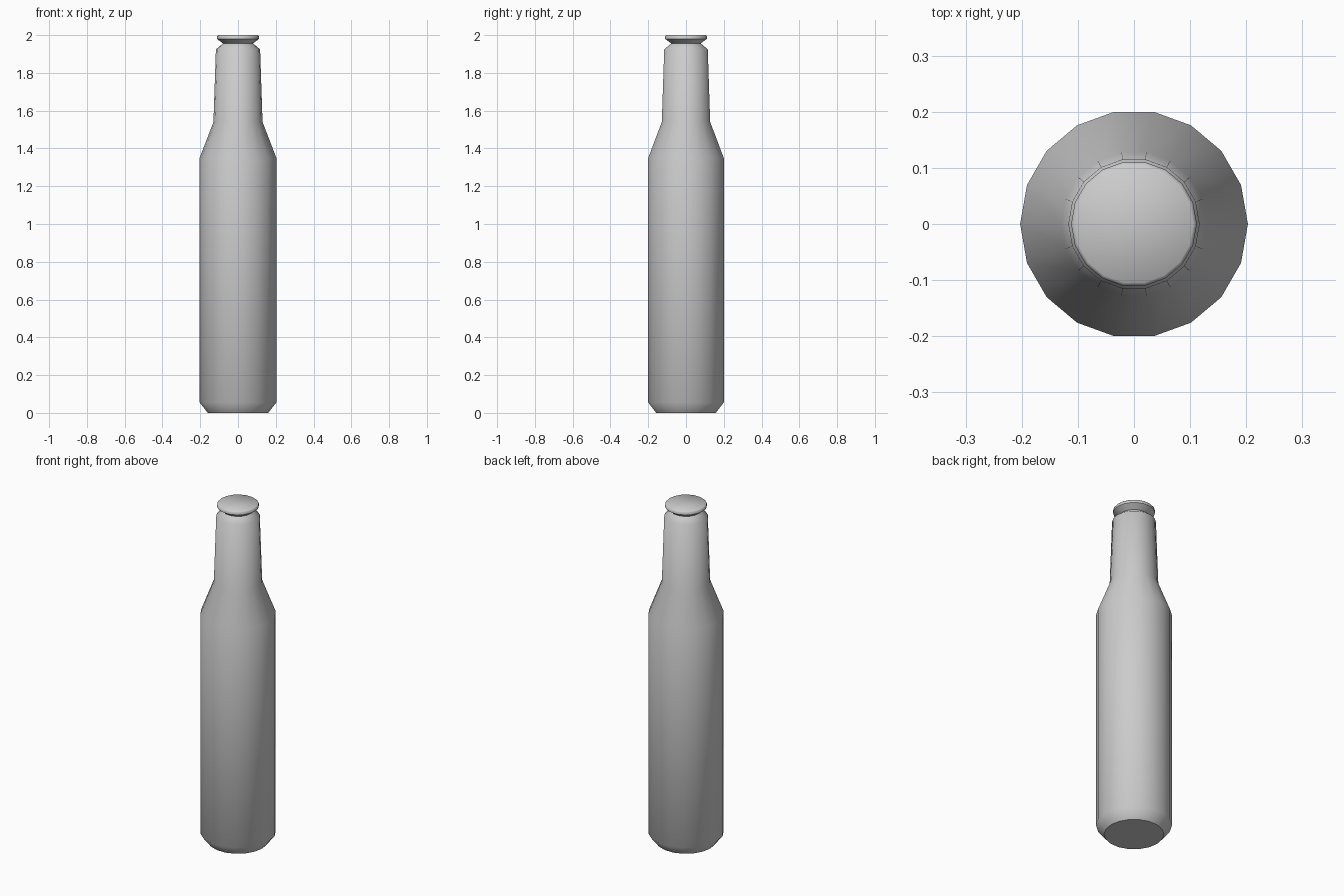
import bpy, bmesh
from math import cos, sin, pi, radians

if "Cube" in bpy.data.objects:
    bpy.data.objects.remove(bpy.data.objects["Cube"])

SIDES = 18


def lathe(name, profile):
    """Closed solid of revolution from (radius, z) rings, capped at both ends."""
    bm = bmesh.new()
    rings = [[bm.verts.new((r * cos(2 * pi * i / SIDES), r * sin(2 * pi * i / SIDES), z))
              for i in range(SIDES)] for r, z in profile]
    for low, high in zip(rings, rings[1:]):
        for i in range(SIDES):
            j = (i + 1) % SIDES
            bm.faces.new((low[i], low[j], high[j], high[i]))
    bm.faces.new(rings[0][::-1])
    bm.faces.new(rings[-1])
    mesh = bpy.data.meshes.new(name)
    bm.to_mesh(mesh)
    bm.free()
    obj = bpy.data.objects.new(name, mesh)
    bpy.context.collection.objects.link(obj)
    bpy.ops.object.select_all(action='DESELECT')
    obj.select_set(True)
    bpy.context.view_layer.objects.active = obj
    bpy.ops.object.shade_smooth_by_angle(angle=radians(51))
    return obj


# Bottle: chamfered base, straight body, sloped shoulder, tapering neck,
# pinched groove and flared lip
lathe("bottle", [
    (0.160, 0.0), (0.203, 0.055), (0.203, 1.35), (0.130, 1.54),
    (0.117, 1.925), (0.079, 1.956), (0.112, 1.980), (0.112, 1.994),
    (0.106, 2.0),
])
